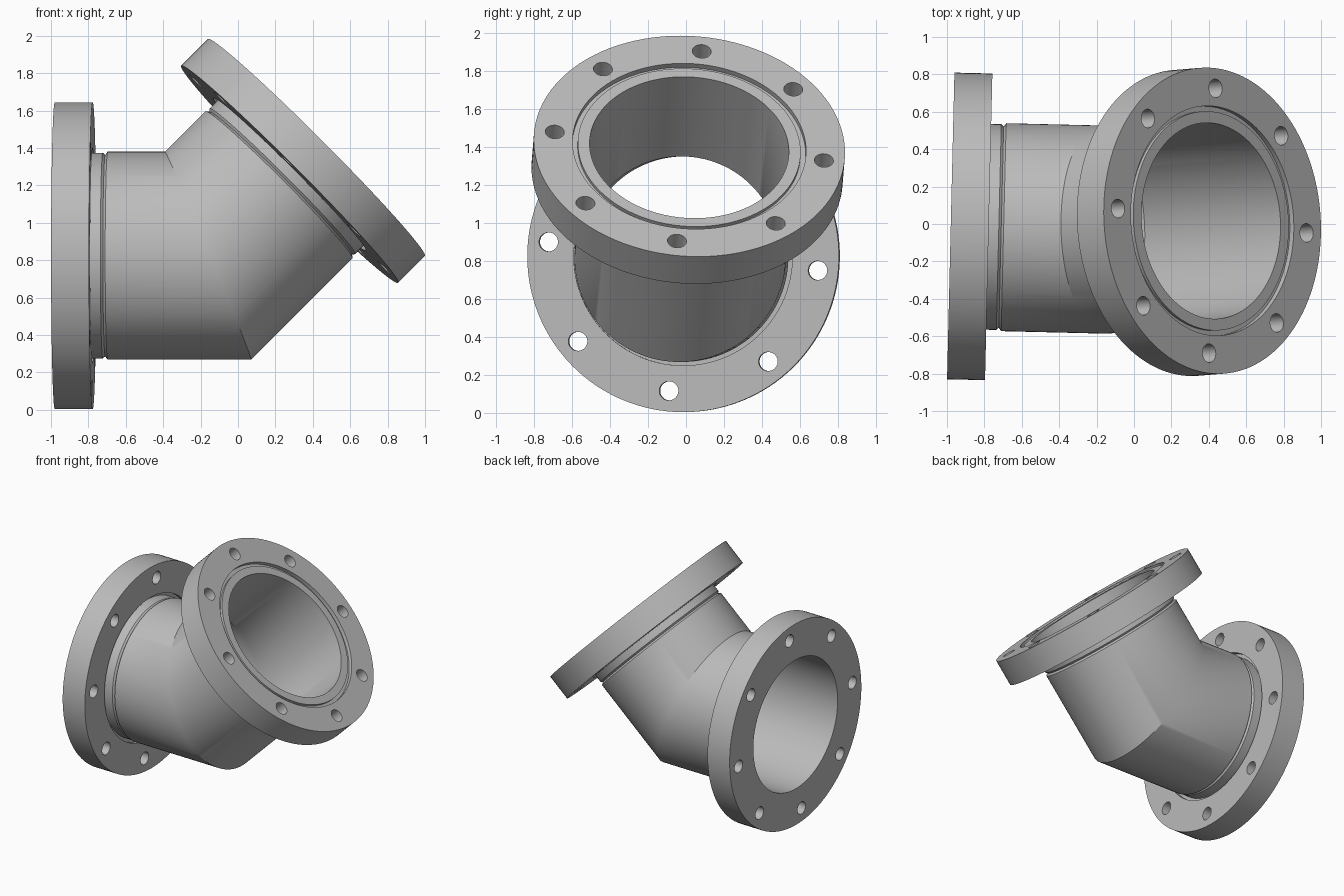
import bpy, bmesh, math
from mathutils import Matrix, Vector

cube = bpy.data.objects.get("Cube")
if cube:
    bpy.data.objects.remove(cube, do_unlink=True)

SEGMENTS = 128
FACE = 0.82          # distance from the elbow centre to each flange face
BACK = FACE - 0.203  # back of each flange
PIPE_R, BORE_R, COLLAR_R = 0.556, 0.525, 0.55

steel = bpy.data.materials.new("grey_steel")
steel.use_nodes = True
steel.diffuse_color = (0.5, 0.5, 0.5, 1)
steel.node_tree.nodes["Principled BSDF"].inputs["Base Color"].default_value = (0.5, 0.5, 0.5, 1)

# Elbow centre, the two outward pipe axes and the shared hinge direction
centre = Vector((-0.16, -0.03, 0.824))
inlet_axis = Vector((-1, 0.024, 0)).normalized()
outlet_axis = Vector((0.706, 0.058, 0.706)).normalized()
hinge = inlet_axis.cross(outlet_axis).normalized()
miter = (inlet_axis - outlet_axis).normalized()


def frame(axis):
    """Matrix whose local z runs along the pipe axis and local x along the hinge."""
    m = Matrix((hinge, axis.cross(hinge), axis)).transposed().to_4x4()
    m.translation = centre
    return m


def lathe(bm, profile, matrix, closed):
    """Sweep (radius, height) points around local z; return the rings."""
    rings = []
    for r, z in profile:
        ring = []
        for i in range(SEGMENTS):
            a = math.tau * i / SEGMENTS
            ring.append(bm.verts.new(matrix @ Vector((r * math.cos(a), r * math.sin(a), z))))
        rings.append(ring)
    pairs = list(zip(rings, rings[1:]))
    if closed:
        pairs.append((rings[-1], rings[0]))
    for lower, upper in pairs:
        for i in range(SEGMENTS):
            j = (i + 1) % SEGMENTS
            bm.faces.new((lower[i], lower[j], upper[j], upper[i]))
    return rings


def finish(bm, name):
    bmesh.ops.recalc_face_normals(bm, faces=bm.faces)
    mesh = bpy.data.meshes.new(name)
    bm.to_mesh(mesh)
    bm.free()
    mesh.materials.append(steel)
    ob = bpy.data.objects.new(name, mesh)
    bpy.context.collection.objects.link(ob)
    return ob


def smooth(ob):
    bpy.ops.object.select_all(action='DESELECT')
    ob.select_set(True)
    bpy.context.view_layer.objects.active = ob
    bpy.ops.object.shade_smooth_by_angle(angle=math.radians(30))


def build_flange(name, axis, groove):
    # Ring with a shallow recess at the back of its bore
    front = [(COLLAR_R, FACE)]
    if groove:  # sealing groove around a slightly sunken inner land
        front = [(0.615, FACE), (0.615, FACE - 0.03), (0.587, FACE - 0.03),
                 (0.587, FACE - 0.01), (COLLAR_R, FACE - 0.01)]
    profile = [(0.82, BACK), (0.82, FACE)] + front
    profile += [(COLLAR_R, BACK + 0.03), (0.575, BACK + 0.03), (0.575, BACK)]
    bm = bmesh.new()
    lathe(bm, profile, frame(axis), True)
    flange = finish(bm, name)

    # Eight bolt holes
    bm = bmesh.new()
    for k in range(8):
        place = (frame(axis) @ Matrix.Rotation(k * math.tau / 8, 4, 'Z')
                 @ Matrix.Translation((0.712, 0, (FACE + BACK) / 2)))
        bmesh.ops.create_cone(bm, cap_ends=True, segments=32, radius1=0.05,
                              radius2=0.05, depth=0.4, matrix=place)
    cutter = finish(bm, name + "_bolt_cutter")
    cutter.hide_render = True
    mod = flange.modifiers.new("bolt_holes", 'BOOLEAN')
    mod.operation = 'DIFFERENCE'
    mod.solver = 'EXACT'
    mod.object = cutter
    bpy.ops.object.select_all(action='DESELECT')
    flange.select_set(True)
    bpy.context.view_layer.objects.active = flange
    bpy.ops.object.modifier_apply(modifier=mod.name)
    bpy.data.objects.remove(cutter, do_unlink=True)
    smooth(flange)


# Mitred pipe: two arms with a weld groove before each collar
bm = bmesh.new()
for axis, end in ((inlet_axis, FACE), (outlet_axis, FACE - 0.01)):
    profile = [(PIPE_R, 0), (PIPE_R, 0.537), (0.538, 0.55), (COLLAR_R, 0.563),
               (COLLAR_R, end), (BORE_R, end), (BORE_R, 0)]
    rings = lathe(bm, profile, frame(axis), False)
    # Slide the inner ends along the axis onto the mitre plane
    for v in rings[0] + rings[-1]:
        v.co -= axis * ((v.co - centre).dot(miter) / axis.dot(miter))
bmesh.ops.remove_doubles(bm, verts=bm.verts, dist=0.0005)
smooth(finish(bm, "mitred_pipe"))

build_flange("inlet_flange", inlet_axis, False)
build_flange("outlet_flange", outlet_axis, True)
